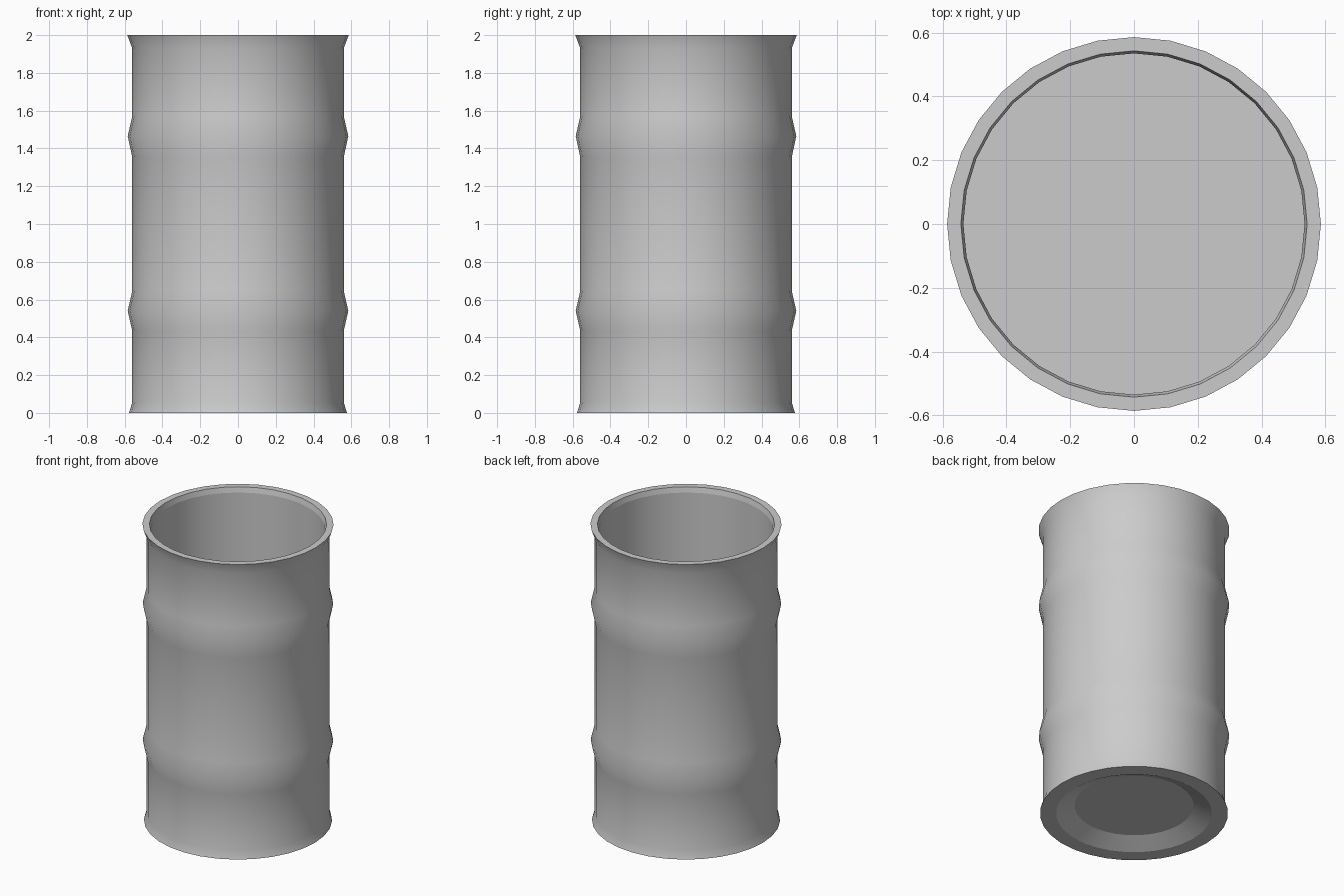
import bpy, bmesh
from math import cos, sin, pi

if "Cube" in bpy.data.objects:
    bpy.data.objects.remove(bpy.data.objects["Cube"])

SIDES = 32

# Half-profile of the drum: (radius, height, crisp edge ring?)
PROFILE = [
    # recessed underside
    (0.365, 0.055, True), (0.478, 0.0, True),
    # outer wall with foot flare, two rolling hoops and lip flare
    (0.577, 0.0, True), (0.56, 0.055, False),
    (0.56, 0.435, False), (0.584, 0.54, False), (0.56, 0.645, False),
    (0.56, 1.355, False), (0.584, 1.465, False), (0.56, 1.57, False),
    (0.56, 1.93, False), (0.586, 2.0, True),
    # rim, inner bevel, inner wall and floor
    (0.543, 2.0, True), (0.535, 1.965, True), (0.535, 0.08, True),
]

bm = bmesh.new()
rings = []
for r, z, crisp in PROFILE:
    rings.append([bm.verts.new((r * cos(2 * pi * i / SIDES),
                                r * sin(2 * pi * i / SIDES), z))
                  for i in range(SIDES)])

# Skin the rings
for a, b in zip(rings, rings[1:]):
    for i in range(SIDES):
        j = (i + 1) % SIDES
        bm.faces.new((a[i], a[j], b[j], b[i]))

# Underside cap and inside floor
bm.faces.new(rings[0][::-1])
bm.faces.new(rings[-1])
bmesh.ops.recalc_face_normals(bm, faces=bm.faces)

# Smooth shading with crisp rings
for f in bm.faces:
    f.smooth = True
for ring, (r, z, crisp) in zip(rings, PROFILE):
    if crisp:
        for i in range(SIDES):
            bm.edges.get((ring[i], ring[(i + 1) % SIDES])).smooth = False

mesh = bpy.data.meshes.new("open_drum")
bm.to_mesh(mesh)
bm.free()
bpy.context.collection.objects.link(bpy.data.objects.new("open_drum", mesh))
